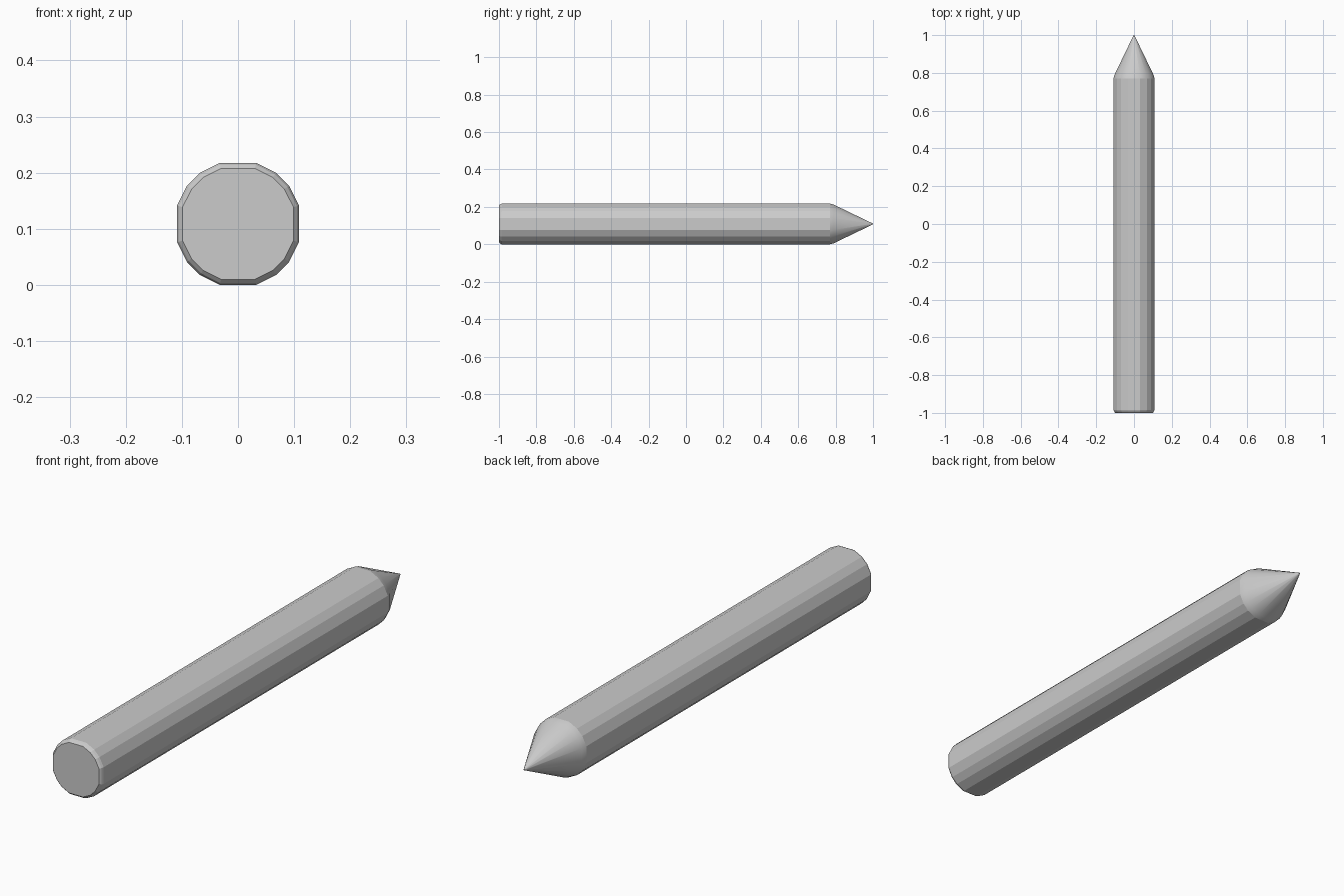
import bpy, bmesh, math

old = bpy.data.objects.get("Cube")
if old:
    bpy.data.objects.remove(old, do_unlink=True)

# One plain grey material
grey = bpy.data.materials.new("plain_grey")
grey.use_nodes = True
colour = (0.6, 0.6, 0.6, 1)
grey.diffuse_color = colour
grey.node_tree.nodes["Principled BSDF"].inputs["Base Color"].default_value = colour

# Sixteen-sided section: wide flats with bevelled corners, repeated each quarter turn
RADIUS = 0.1135
CENTRE_Z = 0.1087
angles = [math.radians(quarter * 90 + a)
          for quarter in range(4) for a in (16.8, 36.8, 53.2, 73.2)]

# Stations along the length: (y, scale of section)
stations = [(-1.0, 0.91), (-0.993, 0.97), (-0.985, 1.0),
            (0.77, 1.0), (0.79, 0.95), (0.994, 0.045), (1.0, 0.02)]
SHOULDER = 3

bm = bmesh.new()
rings = [[bm.verts.new((RADIUS * s * math.cos(a), y, CENTRE_Z + RADIUS * s * math.sin(a)))
          for a in angles] for y, s in stations]

# Skin between stations; the point is smooth and the shaft is faceted
for i, (near, far) in enumerate(zip(rings, rings[1:])):
    for j in range(len(angles)):
        k = (j + 1) % len(angles)
        face = bm.faces.new((near[j], near[k], far[k], far[j]))
        face.smooth = i >= SHOULDER

# End caps
bm.faces.new(rings[0])
bm.faces.new(rings[-1])
bmesh.ops.recalc_face_normals(bm, faces=bm.faces)

# Keep the join between shaft and point crisp
for edge in bm.edges:
    if all(v in rings[SHOULDER] for v in edge.verts):
        edge.smooth = False

mesh = bpy.data.meshes.new("pointed_rod")
bm.to_mesh(mesh)
bm.free()
mesh.materials.append(grey)
rod = bpy.data.objects.new("pointed_rod", mesh)
bpy.context.collection.objects.link(rod)
